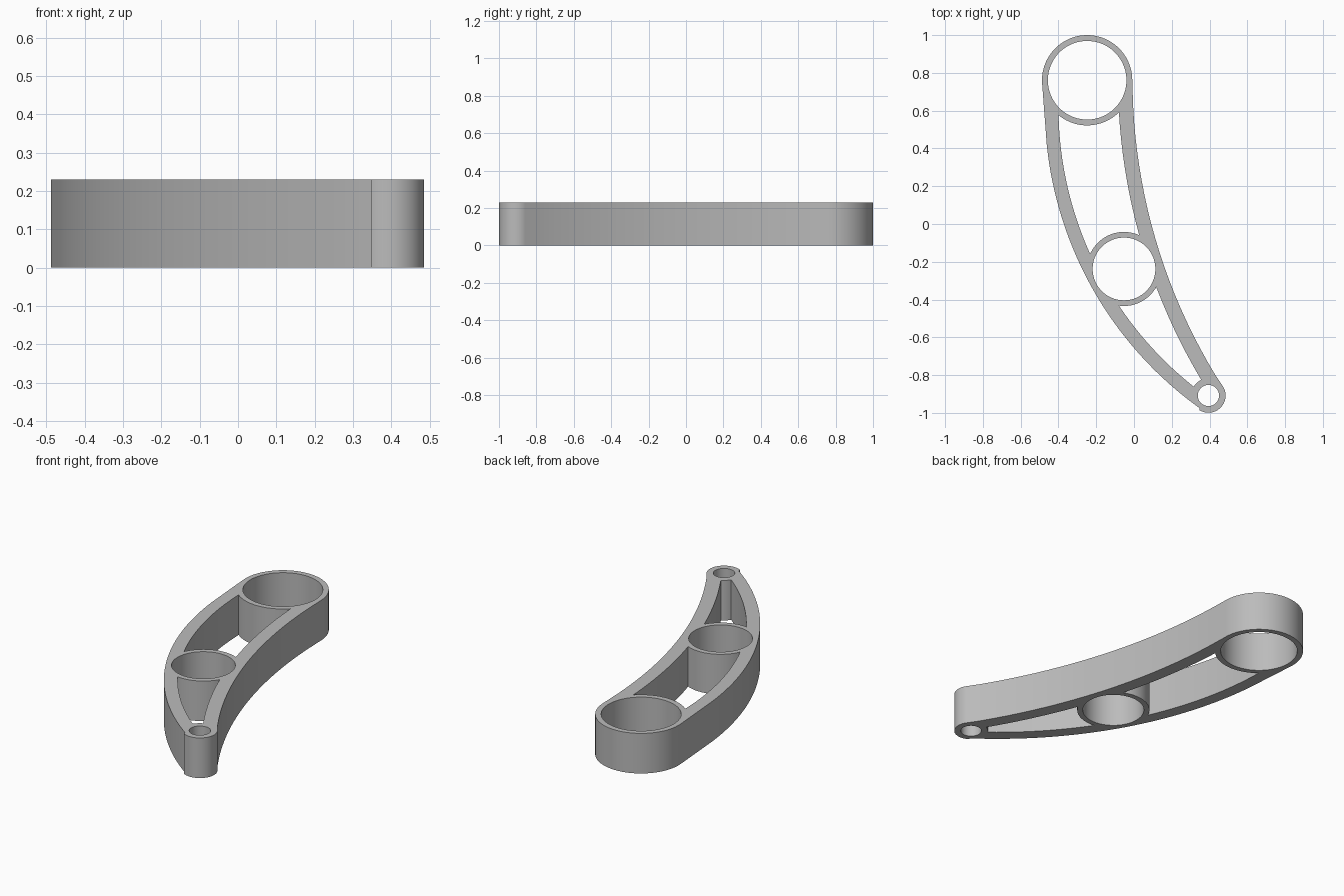
import bpy, bmesh
from math import cos, sin, atan2, sqrt, radians, degrees, pi, ceil
from mathutils import Vector

cube = bpy.data.objects.get("Cube")
if cube:
    bpy.data.objects.remove(cube, do_unlink=True)

HEIGHT = 0.23

# Circles as (centre, radius): three bosses, their bores, and the curved walls
big = (Vector((-0.248, 0.761)), 0.239)
mid = (Vector((-0.053, -0.238)), 0.196)
small = (Vector((0.394, -0.908)), 0.091)
bores = [(big[0], 0.208), (mid[0], 0.166), (small[0], 0.056)]
left_centre, right_centre = Vector((1.49, 0.62)), Vector((3.02, 0.77))
left_outer, left_inner = (left_centre, 1.962), (left_centre, 1.89)
right_outer, right_inner = (right_centre, 3.028), (right_centre, 3.105)


def sweep(circle, start, end):
    """Points along a circle between two angles in degrees."""
    centre, r = circle
    step = 4 if r < 1 else 1.5
    n = max(2, ceil(abs(end - start) / step))
    angles = [radians(start + (end - start) * i / n) for i in range(n + 1)]
    return [centre + r * Vector((cos(a), sin(a))) for a in angles]


def heading(a, b):
    d = b - a
    return degrees(atan2(d.y, d.x)) % 360


def crossing(c1, c2, pick):
    """Upper (max) or lower (min) intersection of two circles."""
    (p, r), (q, s) = c1, c2
    d = (q - p).length
    along = (r * r - s * s + d * d) / (2 * d)
    off = sqrt(r * r - along * along)
    u = (q - p) / d
    side = Vector((-u.y, u.x)) * off
    return pick(p + u * along + side, p + u * along - side, key=lambda v: v.y)


def short_arc(circle, a, b):
    start, end = heading(circle[0], a), heading(circle[0], b)
    turn = (end - start + 180) % 360 - 180
    return sweep(circle, start, start + turn)


def pocket(top, bottom):
    """Opening between two bosses and the two walls."""
    tl, tr = (crossing(top, w, min) for w in (left_inner, right_inner))
    bl, br = (crossing(bottom, w, max) for w in (left_inner, right_inner))
    return (short_arc(top, tr, tl)[:-1] + short_arc(left_inner, tl, bl)[:-1]
            + short_arc(bottom, bl, br)[:-1] + short_arc(right_inner, br, tr)[:-1])


# Outer outline: round the big boss, down the left wall, round the tip, back up
join = 185.8
tip_left = heading(left_centre, small[0])
tip_right = heading(small[0], right_centre)
outline = (sweep(big, 0, join) + sweep(left_outer, join, tip_left)
           + sweep(small, tip_left, tip_right + 360)[1:]
           + sweep(right_outer, tip_right + 180, 180)[1:-1])

loops = [outline, pocket(big, mid), pocket(mid, small)]
loops += [sweep(b, 0, 360)[:-1] for b in bores]

# Filled profile, extruded to full height
curve = bpy.data.curves.new("arm_profile", "CURVE")
curve.dimensions = "2D"
curve.fill_mode = "BOTH"
curve.extrude = HEIGHT / 2
for pts in loops:
    spline = curve.splines.new("POLY")
    spline.points.add(len(pts) - 1)
    for sp, p in zip(spline.points, pts):
        sp.co = (p.x, p.y, 0, 1)
    spline.use_cyclic_u = True

arm = bpy.data.objects.new("curved_link_arm", curve)
bpy.context.collection.objects.link(arm)
bpy.ops.object.select_all(action="DESELECT")
arm.select_set(True)
bpy.context.view_layer.objects.active = arm
bpy.ops.object.convert(target="MESH")
arm = bpy.context.object

# Weld caps to sides and stand the part on the ground
bm = bmesh.new()
bm.from_mesh(arm.data)
bmesh.ops.remove_doubles(bm, verts=bm.verts, dist=0.0005)
bmesh.ops.translate(bm, verts=bm.verts, vec=(0, 0, HEIGHT / 2))
bmesh.ops.recalc_face_normals(bm, faces=bm.faces)
bm.to_mesh(arm.data)
bm.free()
bpy.ops.object.shade_smooth_by_angle(angle=radians(30))

# Plain grey finish
grey = bpy.data.materials.new("plain_grey")
grey.use_nodes = True
colour = (0.5, 0.5, 0.5, 1)
grey.diffuse_color = colour
grey.node_tree.nodes["Principled BSDF"].inputs["Base Color"].default_value = colour
arm.data.materials.clear()
arm.data.materials.append(grey)
